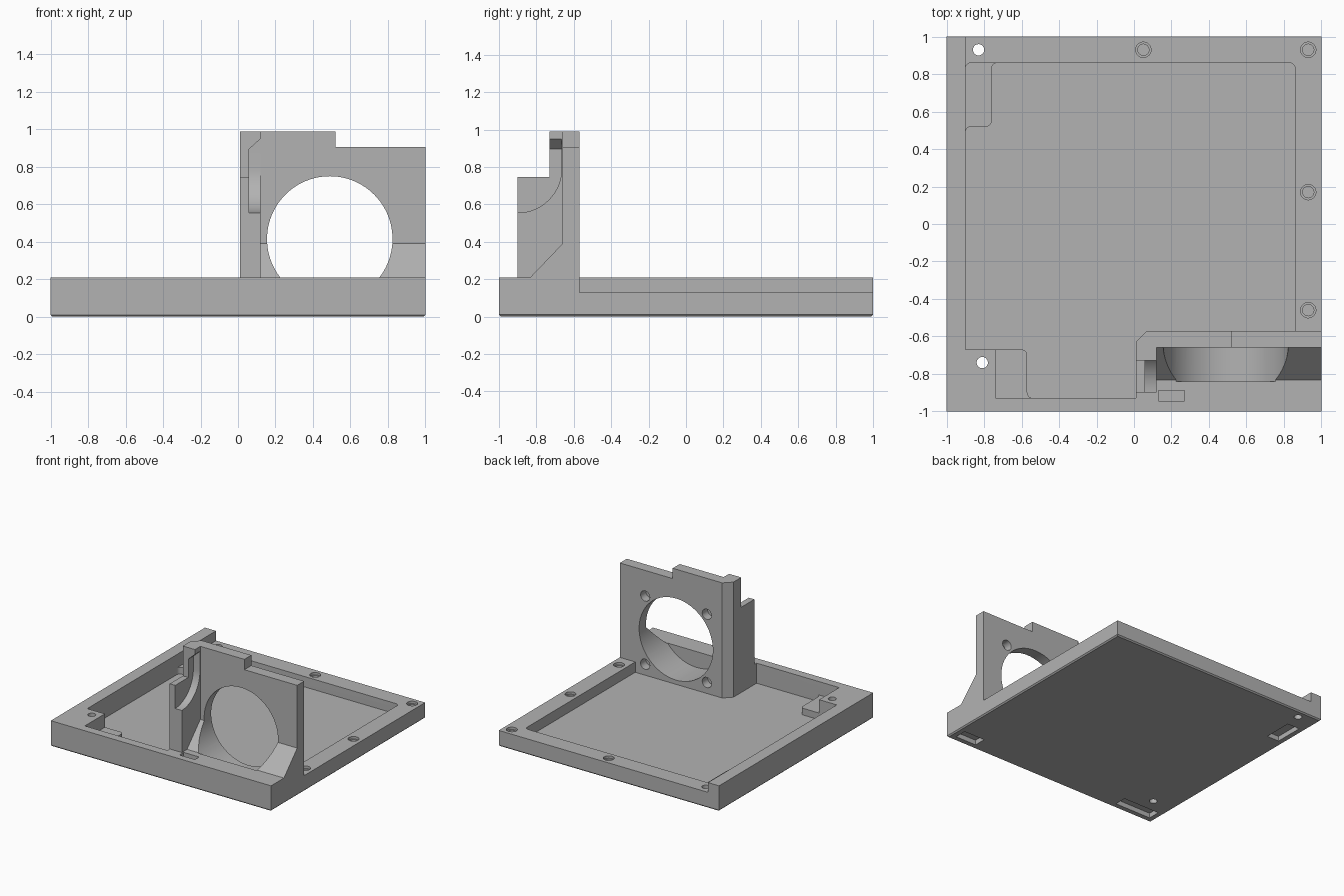
import bpy, bmesh, math
from mathutils import Vector

cube = bpy.data.objects.get("Cube")
if cube:
    bpy.data.objects.remove(cube)

grey = bpy.data.materials.new("plain_grey")
grey.use_nodes = True
COLOUR = (0.45, 0.45, 0.45, 1)
grey.diffuse_color = COLOUR
grey.node_tree.nodes["Principled BSDF"].inputs["Base Color"].default_value = COLOUR


def rounded(points, steps=6):
    """Replace each corner that has a third value by an arc of that radius."""
    out = []
    for i, p in enumerate(points):
        here = Vector(p[:2])
        if len(p) < 3:
            out.append(here)
            continue
        a = (Vector(points[i - 1][:2]) - here).normalized() * p[2]
        b = (Vector(points[(i + 1) % len(points)][:2]) - here).normalized() * p[2]
        for k in range(steps + 1):
            t = k / steps * math.pi / 2
            out.append(here + a * (1 - math.sin(t)) + b * (1 - math.cos(t)))
    return out


def prism(name, points, low, high, axis="z"):
    """Extrude a flat outline along one axis; outline is xy, xz or yz."""
    place = {"z": lambda u, v, w: (u, v, w),
             "y": lambda u, v, w: (u, w, v),
             "x": lambda u, v, w: (w, u, v)}[axis]
    bm = bmesh.new()
    ends = [[bm.verts.new(place(p[0], p[1], w)) for p in points] for w in (low, high)]
    bm.faces.new(ends[0])
    bm.faces.new(ends[1])
    for i in range(len(points)):
        bm.faces.new((ends[0][i - 1], ends[0][i], ends[1][i], ends[1][i - 1]))
    bmesh.ops.recalc_face_normals(bm, faces=bm.faces)
    mesh = bpy.data.meshes.new(name)
    bm.to_mesh(mesh)
    bm.free()
    obj = bpy.data.objects.new(name, mesh)
    bpy.context.collection.objects.link(obj)
    mesh.materials.append(grey)
    return obj


def box(name, x0, x1, y0, y1, z0, z1):
    return prism(name, [(x0, y0), (x1, y0), (x1, y1), (x0, y1)], z0, z1)


def disc(u, v, r, n=32):
    return [(u + r * math.cos(k * math.tau / n), v + r * math.sin(k * math.tau / n))
            for k in range(n)]


def combine(target, tool, operation="DIFFERENCE"):
    mod = target.modifiers.new("join", "BOOLEAN")
    mod.operation, mod.solver, mod.object = operation, "EXACT", tool
    bpy.context.view_layer.objects.active = target
    bpy.ops.object.modifier_apply(modifier=mod.name)
    bpy.data.objects.remove(tool)


# Tray slab with a small chamfer around the underside
TOP, RIM, LEDGE, FLOOR = 0.21, 0.13, 0.10, 0.045
tray = box("mounting_tray", -1, 1, -1, 1, 0, TOP)
bm = bmesh.new()
bm.from_mesh(tray.data)
bmesh.ops.bevel(bm, geom=[e for e in bm.edges if all(v.co.z < 0.01 for v in e.verts)],
                offset=0.01, segments=1, affect="EDGES")
bm.to_mesh(tray.data)
bm.free()

# Lowered rim, then the pocket in two depths so that two ledges remain
combine(tray, box("rim_cut", -0.9, 1.2, -0.57, 1.2, RIM, 1))
R = 0.03
wall_side = [(0.01, -0.93), (0.01, -0.63), (0.07, -0.57), (0.86, -0.57), (0.86, 0.86, R)]
ledge_outline = [(-0.9, 0.86, R), (-0.9, -0.67), (-0.74, -0.67), (-0.74, -0.93)]
floor_outline = [(-0.76, 0.86, R), (-0.76, 0.52, R), (-0.9, 0.52, R), (-0.9, -0.67),
                 (-0.57, -0.67, R), (-0.57, -0.93, R)]
combine(tray, prism("ledge_cut", rounded(ledge_outline + wall_side), LEDGE, 1))
combine(tray, prism("floor_cut", rounded(floor_outline + wall_side), FLOOR, 1))

# Upright plate with a chamfered corner and a stepped top
plate = prism("upright_plate", [(0.01, -0.73), (0.12, -0.73), (0.12, -0.66), (1, -0.66),
                                (1, -0.57), (0.07, -0.57), (0.01, -0.63)], 0.15, 0.99)
combine(plate, box("step_cut", 0.52, 1.2, -1, 0, 0.905, 1.2))

# Side fin and sloped gusset
combine(plate, box("side_fin", 0.01, 0.12, -0.9, -0.70, 0.15, 0.745), "UNION")
gusset = [(-0.89, 0.15), (-0.62, 0.15), (-0.62, 0.39), (-0.66, 0.39)]
combine(plate, prism("gusset", gusset, 0.1, 1, "x"), "UNION")

# Curved relief in the fin, with a sloped ceiling
relief = [(-0.9 + 0.235 * math.cos(t), 0.79 + 0.235 * math.sin(t))
          for t in [-math.pi / 2 * (1 - k / 16) for k in range(17)]]
relief += [(-0.665, 0.895), (-1, 0.895), (-1, 0.555)]
combine(plate, prism("relief_cut", relief, 0.06, 0.12 + 0.001, "x"))
ceiling = [(0.06, 0.88), (0.121, 0.88), (0.121, 0.951), (0.06, 0.895)]
combine(plate, prism("ceiling_cut", ceiling, -1, -0.665, "y"))
combine(tray, plate, "UNION")

# Large bore and its four blind screw holes
CX, CZ = 0.49, 0.415
combine(tray, prism("bore_cut", disc(CX, CZ, 0.335, 96), -0.84, -0.4, "y"))
for sx in (-1, 1):
    for sz in (-1, 1):
        hole = disc(CX + sx * 0.28, CZ + sz * 0.28, 0.042)
        combine(tray, prism("screw_cut", hole, -0.64, -0.567, "y"))

# Rim holes: two straight through, four blind with a wider mouth
for x, y in ((-0.83, 0.93), (-0.81, -0.74)):
    combine(tray, prism("through_cut", disc(x, y, 0.03), -0.1, 0.4))
for x, y in ((0.05, 0.93), (0.93, 0.93), (0.93, 0.17), (0.93, -0.46)):
    combine(tray, prism("mouth_cut", disc(x, y, 0.041), RIM - 0.02, 0.16))
    combine(tray, prism("blind_cut", disc(x, y, 0.03), 0.045, 0.15))

# Shallow slot in the front rim and three recesses underneath
combine(tray, box("slot_cut", 0.13, 0.27, -0.945, -0.89, 0.17, 0.3))
for x0, x1, y0, y1 in ((0.76, 0.95, -0.95, -0.85), (-0.95, -0.62, -0.95, -0.85),
                       (-0.95, -0.84, 0.56, 0.8)):
    combine(tray, box("foot_recess", x0, x1, y0, y1, -0.1, 0.04))

# Smooth the round holes, keep the edges sharp
bpy.ops.object.select_all(action="DESELECT")
tray.select_set(True)
bpy.context.view_layer.objects.active = tray
bpy.ops.object.shade_smooth_by_angle(angle=math.radians(30))
